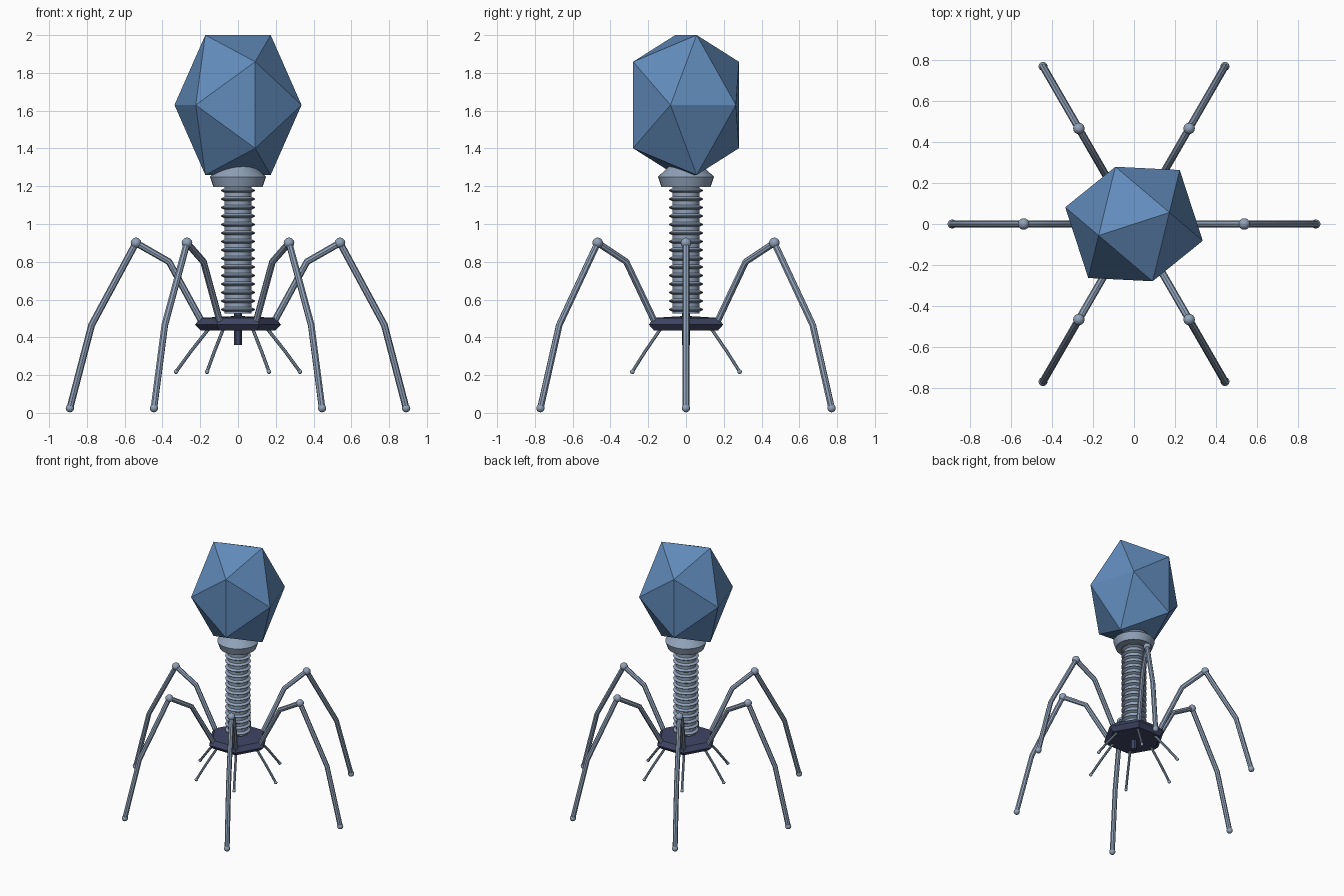
import bpy, bmesh
from math import sin, cos, pi, radians, sqrt
from mathutils import Matrix, Vector

cube = bpy.data.objects.get("Cube")
if cube:
    bpy.data.objects.remove(cube, do_unlink=True)


def make_material(name, rgb):
    mat = bpy.data.materials.new(name)
    mat.use_nodes = True
    mat.diffuse_color = (*rgb, 1)
    mat.node_tree.nodes["Principled BSDF"].inputs["Base Color"].default_value = (*rgb, 1)
    return mat


BLUE = make_material("head blue", (0.12, 0.26, 0.50))
GREY = make_material("blue grey", (0.28, 0.36, 0.48))
DARK = make_material("dark slate", (0.05, 0.06, 0.13))


def finish(obj, mat, smooth=True):
    obj.data.materials.append(mat)
    bpy.ops.object.select_all(action='DESELECT')
    obj.select_set(True)
    bpy.context.view_layer.objects.active = obj
    if smooth:
        bpy.ops.object.shade_smooth_by_angle(angle=radians(30))
    return obj


def add_mesh(name, bm, mat, smooth=True):
    bmesh.ops.recalc_face_normals(bm, faces=bm.faces)
    mesh = bpy.data.meshes.new(name)
    bm.to_mesh(mesh)
    bm.free()
    obj = bpy.data.objects.new(name, mesh)
    bpy.context.collection.objects.link(obj)
    return finish(obj, mat, smooth)


def lathe(name, profile, sides, mat, smooth=True):
    """Spin (radius, height) points round the z axis and cap both ends."""
    bm = bmesh.new()
    rings = [[bm.verts.new((r * cos(2 * pi * i / sides), r * sin(2 * pi * i / sides), z))
              for i in range(sides)] for r, z in profile]
    for low, high in zip(rings, rings[1:]):
        for i in range(sides):
            j = (i + 1) % sides
            bm.faces.new((low[i], low[j], high[j], high[i]))
    bm.faces.new(rings[0])
    bm.faces.new(rings[-1])
    return add_mesh(name, bm, mat, smooth)


def ball(name, centre, radius):
    bm = bmesh.new()
    bmesh.ops.create_uvsphere(bm, u_segments=16, v_segments=10, radius=radius,
                              matrix=Matrix.Translation(centre))
    return add_mesh(name, bm, GREY)


def tube(name, points, radius):
    curve = bpy.data.curves.new(name, 'CURVE')
    curve.dimensions = '3D'
    curve.bevel_depth = radius
    curve.bevel_resolution = 2
    curve.use_fill_caps = True
    spline = curve.splines.new('POLY')
    spline.points.add(len(points) - 1)
    for p, co in zip(spline.points, points):
        p.co = (*co, 1)
    obj = bpy.data.objects.new(name, curve)
    bpy.context.collection.objects.link(obj)
    bpy.ops.object.select_all(action='DESELECT')
    obj.select_set(True)
    bpy.context.view_layer.objects.active = obj
    bpy.ops.object.convert(target='MESH')
    return finish(bpy.context.object, GREY)


# Head: stretched icosahedron with an edge on top, turned about z
gold = (1 + sqrt(5)) / 2
bm = bmesh.new()
for a in (-1, 1):
    for b in (-gold, gold):
        for co in ((a, 0, b), (0, b, a), (b, a, 0)):
            bm.verts.new(co)
bmesh.ops.convex_hull(bm, input=bm.verts)
bmesh.ops.scale(bm, vec=(0.182, 0.182, 0.229), verts=bm.verts)
bmesh.ops.rotate(bm, matrix=Matrix.Rotation(radians(18), 3, 'Z'), verts=bm.verts)
bmesh.ops.translate(bm, vec=(0, 0, 1.63), verts=bm.verts)
add_mesh("head", bm, BLUE, smooth=False)

# Collar under the head
lathe("collar", [(0.13, 1.195), (0.148, 1.25), (0.09, 1.305)], 32, GREY)

# Ribbed tail: a core with sharp-edged rings
ribs, low, high = 15, 0.525, 1.2
step = (high - low) / ribs
sheath = [(0.072, low)]
for n in range(ribs):
    z = low + (n + 0.5) * step
    sheath += [(0.072, z - 0.012), (0.091, z - 0.002), (0.091, z + 0.002), (0.072, z + 0.012)]
sheath.append((0.072, high))
lathe("tail_sheath", sheath, 32, GREY)

# Hexagonal base plate and the spike through it
lathe("base_plate", [(0.195, 0.435), (0.227, 0.467), (0.2, 0.503), (0.03, 0.512)], 6, DARK, False)
lathe("spike", [(0.02, 0.36), (0.02, 0.54)], 12, DARK)

# Six jointed legs and six short fibres
for n in range(6):
    turn = n * pi / 3

    def radial(path):
        return [Vector((r * cos(turn), r * sin(turn), z)) for r, z in path]

    leg = radial([(0.19, 0.48), (0.365, 0.8), (0.54, 0.9), (0.775, 0.465), (0.89, 0.025)])
    tube(f"upper_leg_{n + 1}", leg[:3], 0.018)
    tube(f"lower_leg_{n + 1}", leg[2:], 0.018)
    ball(f"knee_{n + 1}", leg[2], 0.028)
    ball(f"foot_{n + 1}", leg[4], 0.022)

    fibre = radial([(0.155, 0.445), (0.25, 0.325), (0.328, 0.218)])
    tube(f"short_fibre_{n + 1}", fibre, 0.009)
    ball(f"fibre_tip_{n + 1}", fibre[2], 0.012)
